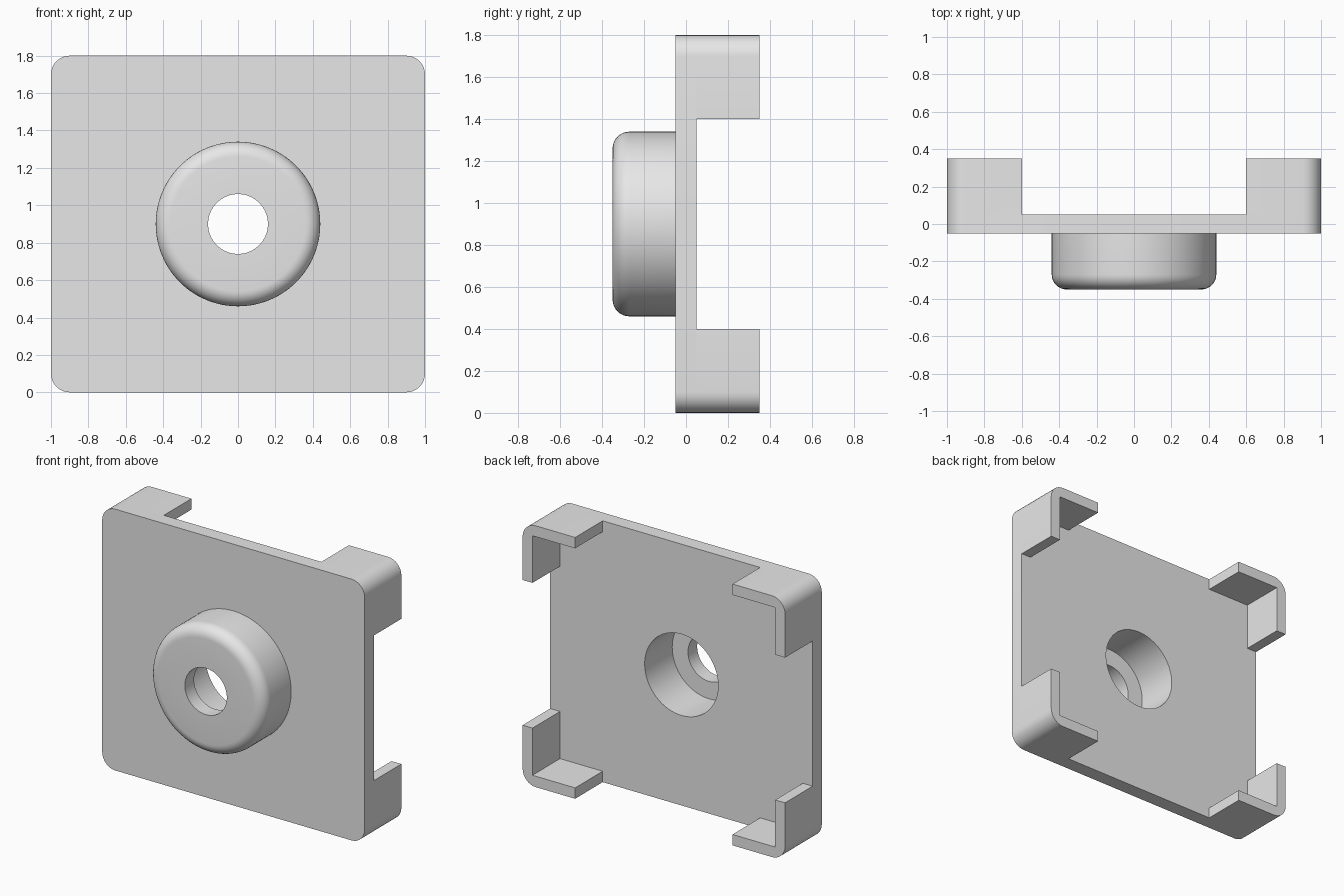
import bpy, bmesh
from math import sin, cos, pi, radians
from mathutils import Vector

if "Cube" in bpy.data.objects:
    bpy.data.objects.remove(bpy.data.objects["Cube"])

MID_Z = 0.9                       # height of the plate centre
HALF_X, HALF_Z = 1.0, 0.9         # half size of the plate
ROUND, WALL, LEG = 0.1, 0.075, 0.4
FRONT, BACK, RIM = -0.05, 0.05, 0.35
BOSS_R, BOSS_FRONT, FILLET = 0.44, -0.35, 0.08
HOLE_R, BORE_R, BORE_FLOOR = 0.16, 0.28, -0.25
SEGMENTS = 96

grey = bpy.data.materials.new("light grey")
grey.use_nodes = True
grey.diffuse_color = (0.8, 0.8, 0.8, 1)
grey.node_tree.nodes["Principled BSDF"].inputs["Base Color"].default_value = (0.8, 0.8, 0.8, 1)


def arc(cx, cy, r, start, end, steps=8):
    angles = [radians(start + (end - start) * i / steps) for i in range(steps + 1)]
    return [(cx + r * cos(a), cy + r * sin(a)) for a in angles]


def finish(name, bm):
    bmesh.ops.recalc_face_normals(bm, faces=bm.faces[:])
    mesh = bpy.data.meshes.new(name)
    bm.to_mesh(mesh)
    bm.free()
    mesh.materials.append(grey)
    obj = bpy.data.objects.new(name, mesh)
    obj.location.z = MID_Z
    bpy.context.collection.objects.link(obj)
    return obj


def extrude_profile(name, points, y0, y1):
    """Extrude an outline in x and z from y0 to y1."""
    bm = bmesh.new()
    face = bm.faces.new([bm.verts.new((x, y0, z)) for x, z in points])
    moved = bmesh.ops.extrude_face_region(bm, geom=[face], use_keep_orig=True)["geom"]
    verts = [v for v in moved if isinstance(v, bmesh.types.BMVert)]
    bmesh.ops.translate(bm, verts=verts, vec=(0, y1 - y0, 0))
    return finish(name, bm)


def lathe(name, profile):
    """Turn a closed outline of (radius, y) points about the y axis."""
    bm = bmesh.new()
    verts = [bm.verts.new((r, y, 0)) for r, y in profile]
    edges = [bm.edges.new((v, verts[i - 1])) for i, v in enumerate(verts)]
    bmesh.ops.spin(bm, geom=verts + edges, cent=(0, 0, 0), axis=(0, 1, 0),
                   angle=2 * pi, steps=SEGMENTS, use_merge=True)
    bmesh.ops.remove_doubles(bm, verts=bm.verts[:], dist=1e-5)
    return finish(name, bm)


# Plate with rounded corners
cx, cz = HALF_X - ROUND, HALF_Z - ROUND
outline = (arc(cx, cz, ROUND, 0, 90) + arc(-cx, cz, ROUND, 90, 180)
           + arc(-cx, -cz, ROUND, 180, 270) + arc(cx, -cz, ROUND, 270, 360))
plate = extrude_profile("plate", outline, FRONT, BACK)

# Bore through the plate
cutter = extrude_profile("bore_cutter", arc(0, 0, BORE_R, 0, 360, SEGMENTS)[:-1], -0.2, 0.2)
cutter.hide_render = True
cutter.hide_set(True)
cutter.display_type = 'WIRE'
cut = plate.modifiers.new("bore", 'BOOLEAN')
cut.operation = 'DIFFERENCE'
cut.solver = 'EXACT'
cut.object = cutter

# Round boss with a filleted front rim and a stepped hole
boss = lathe("boss", [(HOLE_R, BOSS_FRONT)]
             + arc(BOSS_R - FILLET, BOSS_FRONT + FILLET, FILLET, -90, 0)
             + [(BOSS_R, FRONT), (BORE_R, FRONT), (BORE_R, BORE_FLOOR), (HOLE_R, BORE_FLOOR)])

# L-shaped corner walls, mirrored to all four corners
ix, iz = HALF_X - WALL, HALF_Z - WALL
walls = extrude_profile("corner_walls", arc(cx, cz, ROUND, 0, 90) + [
    (HALF_X - LEG, HALF_Z), (HALF_X - LEG, iz), (ix, iz),
    (ix, HALF_Z - LEG), (HALF_X, HALF_Z - LEG)], BACK, RIM)
mirror = walls.modifiers.new("four_corners", 'MIRROR')
mirror.use_axis = (True, False, True)
mirror.use_mirror_merge = False

# Smooth the curves, keep the edges sharp
for obj in (plate, boss, walls):
    bpy.ops.object.select_all(action='DESELECT')
    obj.select_set(True)
    bpy.context.view_layer.objects.active = obj
    bpy.ops.object.shade_smooth_by_angle(angle=radians(30))
